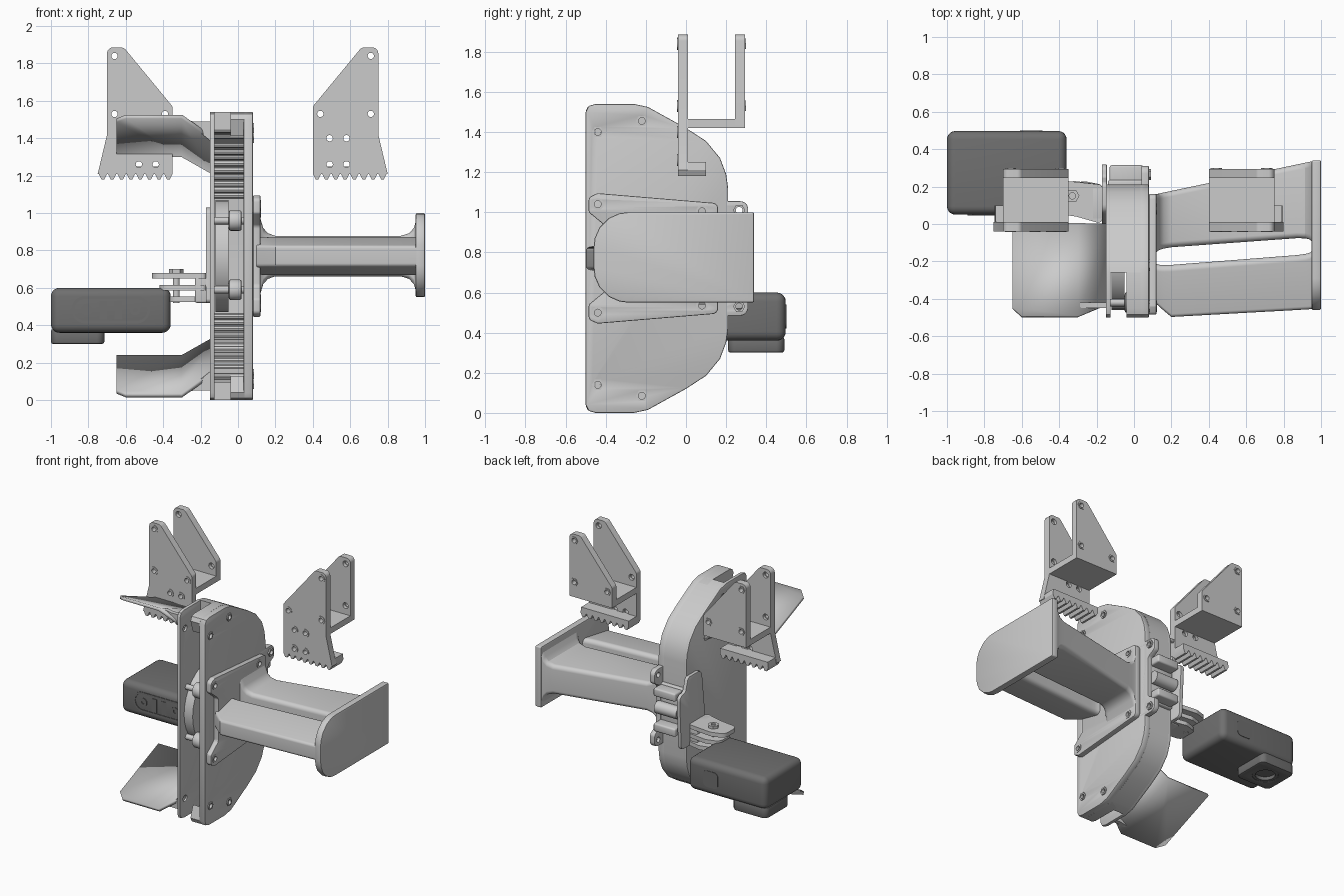
import bpy, bmesh, math
from mathutils import Matrix, Vector

if "Cube" in bpy.data.objects:
    bpy.data.objects.remove(bpy.data.objects["Cube"])

AXES = {'x': Matrix(((0, 0, 1), (1, 0, 0), (0, 1, 0))),
        'y': Matrix(((1, 0, 0), (0, 0, 1), (0, 1, 0))),
        'z': Matrix.Identity(3)}


def add(name, bm):
    bmesh.ops.remove_doubles(bm, verts=bm.verts, dist=1e-5)
    bmesh.ops.recalc_face_normals(bm, faces=bm.faces)
    me = bpy.data.meshes.new(name)
    bm.to_mesh(me)
    bm.free()
    ob = bpy.data.objects.new(name, me)
    bpy.context.collection.objects.link(ob)
    return ob


def rounded(pts, n=5):
    """Round the corners of (u, v, radius) points with small arcs."""
    out = []
    for i, p in enumerate(pts):
        c = Vector(p[:2])
        r = p[2] if len(p) > 2 else 0
        if not r:
            out.append(tuple(c))
            continue
        a = (Vector(pts[i - 1][:2]) - c).normalized()
        b = (Vector(pts[(i + 1) % len(pts)][:2]) - c).normalized()
        half = a.angle(b) / 2
        t = r / math.tan(half)
        mid = c + (a + b).normalized() * (r / math.sin(half))
        va, vb = c + a * t - mid, c + b * t - mid
        for k in range(n + 1):
            out.append(tuple(mid + va.lerp(vb, k / n).normalized() * r))
    return out


def rect(u0, u1, v0, v1, r=0):
    return [(u0, v0, r), (u1, v0, r), (u1, v1, r), (u0, v1, r)]


def circle(u, v, r, n=16):
    return [(u + r * math.cos(math.tau * k / n), v + r * math.sin(math.tau * k / n)) for k in range(n)]


def plate(name, pts, axis, a, b, holes=(), bevel=0.0):
    """Extrude an outline with holes from a to b along an axis."""
    cu = bpy.data.curves.new(name, 'CURVE')
    cu.dimensions, cu.fill_mode = '2D', 'BOTH'
    cu.extrude, cu.bevel_depth, cu.offset, cu.bevel_resolution = (b - a) / 2 - bevel, bevel, -bevel, 1
    for loop in [rounded(pts)] + list(holes):
        s = cu.splines.new('POLY')
        s.points.add(len(loop) - 1)
        for p, q in zip(s.points, loop):
            p.co = (q[0], q[1], 0, 1)
        s.use_cyclic_u = True
    tmp = bpy.data.objects.new(name, cu)
    bpy.context.collection.objects.link(tmp)
    dg = bpy.context.evaluated_depsgraph_get()
    me = bpy.data.meshes.new_from_object(tmp.evaluated_get(dg))
    bm = bmesh.new()
    bm.from_mesh(me)
    bpy.data.objects.remove(tmp)
    bpy.data.curves.remove(cu)
    bpy.data.meshes.remove(me)
    for v in bm.verts:
        v.co = AXES[axis] @ (v.co + Vector((0, 0, (a + b) / 2)))
    return add(name, bm)


def box(name, lo, hi, bevel=0.0, seg=3):
    bm = bmesh.new()
    bmesh.ops.create_cube(bm, size=1)
    for v in bm.verts:
        v.co = [(l + h) / 2 + c * (h - l) for l, h, c in zip(lo, hi, v.co)]
    if bevel:
        bmesh.ops.bevel(bm, geom=bm.edges[:], offset=bevel, segments=seg, profile=0.5, affect='EDGES')
    return add(name, bm)


def ring(name, axis, u, v, a, b, r=0.03, hole=0.017, n=16):
    return plate(name, circle(u, v, r, n), axis, a, b, [circle(u, v, hole)])


def loft(name, sections):
    """Skin a list of (x, yz outline) sections."""
    bm = bmesh.new()
    rows = [[bm.verts.new((x, *p)) for p in rounded(s)] for x, s in sections]
    for r, q in zip(rows, rows[1:]):
        for i in range(len(r)):
            bm.faces.new((r[i - 1], r[i], q[i], q[i - 1]))
    bm.faces.new(rows[0])
    bm.faces.new(rows[-1])
    return add(name, bm)


MID = 0.77
# Casing: two D-shaped side plates joined by a curved rim, open at the front
top = [(0.21, 1.12), (0.2, 1.19), (0.17, 1.27), (0.1, 1.355), (0.0, 1.42), (-0.19, 1.525),
       (-0.26, 1.54), (-0.45, 1.54), (-0.485, 1.53), (-0.5, 1.5)]
low = [(y, 2 * MID - z) for y, z in top]
outline = top + low[::-1]
bolts = [(-0.44, 1.4), (-0.22, 1.455), (-0.44, 0.14), (-0.22, 0.085)]
plate("casing_right_plate", outline, 'x', 0.03, 0.08, [circle(*p, 0.022) for p in bolts], 0.006)
plate("casing_left_plate", outline, 'x', -0.15, -0.125, [circle(*p, 0.022) for p in bolts], 0.004)
for y, z in bolts:
    ring("casing_nut", 'x', y, z, 0.05, 0.086, n=6)


def rim(name, path, x0, x1):
    inner = [(-0.25 + (y + 0.25) * 0.88, MID + (z - MID) * 0.88) for y, z in path]
    plate(name, path + inner[::-1], 'x', x0, x1)
    return inner


inner = rim("casing_rim", low[6::-1] + top[:7], -0.13, 0.035)
for part, side in (("upper", top), ("lower", low)):
    rim(part + "_front_rim", side[5:], -0.04, 0.035)
# Ribs inside the rim corners
for (y0, z0), (y1, z1) in zip(inner, inner[1:]):
    if abs(z1 - z0) < 0.3:
        for t in (0.25, 0.75):
            plate("rim_rib", circle(y0 + (y1 - y0) * t, z0 + (z1 - z0) * t, 0.016, 8), 'x', -0.125, 0.03)
# Inner drum and rollers
plate("drum", circle(-0.16, MID, 0.3, 32), 'x', -0.12, -0.05)
for z in (0.59, 0.96):
    plate("roller", circle(-0.42, z, 0.055, 20), 'x', -0.05, 0.02, [], 0.012)
    plate("roller_pin", circle(-0.42, z, 0.02), 'x', -0.13, 0.04)

# Handle flange with four screw lobes
half = [(0.16, 1.045, 0.03), (-0.44, 1.095, 0.02), (-0.485, 1.075, 0.025), (-0.485, 1.0, 0.02), (-0.4, 0.93, 0.03)]
flange = half + [(p[0], 2 * MID - p[1], p[2]) for p in half[::-1]]
screws = [(-0.44, 1.04), (0.08, 1.005), (-0.44, 0.5), (0.08, 0.535)]
plate("handle_flange", flange, 'x', 0.08, 0.12, [circle(*p, 0.018) for p in screws], 0.006)
for y, z in screws:
    ring("flange_screw", 'x', y, z, 0.1, 0.124)

# Handle: two lofted arms that flare into flange and end plate
flare = [(0.1, .23, .03), (0.12, .2, .02), (0.135, .15, .01), (0.16, .122, .004), (0.2, .108, 0),
         (0.87, .108, 0), (0.915, .122, .004), (0.94, .15, .012), (0.955, .2, .03), (0.965, .215, .04)]
rear, front = [], []
for x, h, w in flare:
    t = (x - 0.12) / 0.83
    y0, y1 = -0.13 + 0.06 * t, min(0.16 + 0.175 * t, 0.338)
    rear.append((x, rect(y0 - w, y1, MID - h, MID + h, 0.03)))
    f0 = -0.505 + 0.05 * t if x > 0.18 else -0.41 - (x - 0.1) * 0.9
    f1 = -0.225 + 0.065 * t + w * 0.6
    k = min(h, 0.108)
    front.append((x, [(max(f0, -0.497), MID - 0.055, 0.02), (f1, MID - k, 0.03),
                      (f1, MID + k, 0.03), (max(f0, -0.497), MID + 0.055, 0.02)]))
loft("rear_handle_arm", rear)
loft("front_handle_arm", front)
plate("handle_end_plate", [(-0.46, 0.55, 0.17), (0.34, 0.55, 0.01), (0.34, 1.0, 0.01), (-0.46, 1.0, 0.17)],
      'x', 0.95, 1.0, [], 0.008)

# Rear clamp: drilled strip, hinge pin and lobed plate
strip = [(0.12, 1.055, 0.02), (0.31, 1.055, 0.04), (0.31, 0.96, 0.03), (0.24, 0.92, 0.03)]
strip += [(p[0], 2 * MID - p[1], p[2]) for p in strip[::-1]]
eyes = [(0.265, 1.01), (0.265, 0.53)]
plate("clamp_strip", strip, 'x', 0.04, 0.08, [circle(*p, 0.018) for p in eyes], 0.004)
for y, z in eyes:
    ring("clamp_nut", 'x', y, z, 0.06, 0.09, n=6)
box("clamp_block", (-0.14, 0.18, 0.6), (0.05, 0.235, 0.94), 0.01)
plate("clamp_pin", circle(0.26, MID, 0.045, 24), 'x', -0.13, 0.05)
for z in (0.64, 0.9):
    box("clamp_lug", (-0.13, 0.2, z - 0.03), (0.05, 0.315, z + 0.03), 0.012)
plate("camera_mount_plate", [(0.0, 0.52, 0.02), (0.3, 0.52, 0.03), (0.32, 0.92, 0.04), (0.25, 0.93, 0.03),
                             (0.22, 1.03, 0.03), (0.06, 1.03, 0.05)], 'x', -0.172, -0.145, [], 0.004)

# Camera mount fingers stacked around a vertical bolt
box("mount_stem", (-0.23, 0.02, 0.52), (-0.16, 0.2, 0.68), 0.01)
for z, x in ((0.65, -0.46), (0.585, -0.42), (0.525, -0.37)):
    plate("mount_finger", [(-0.17, 0.0, 0.02), (-0.17, 0.21, 0.02), (x + 0.1, 0.23, 0.05), (x, 0.2, 0.05),
                           (x, 0.06, 0.05), (x + 0.15, 0.04, 0.05)], 'z', z, z + 0.03)
plate("mount_bolt", circle(-0.33, 0.15, 0.018), 'z', 0.52, 0.69)
ring("mount_nut", 'z', -0.33, 0.15, 0.68, 0.7, 0.038, n=6)

# Camera body, lens housing and front latch
cam = [box("camera_body", (-1, 0.05, 0.36), (-0.36, 0.497, 0.6), 0.045, 5),
       plate("lens_housing", rect(-1, -0.715, 0.21, 0.49, 0.04), 'z', 0.3, 0.38, [circle(-0.857, 0.35, 0.085, 32)], 0.012),
       ring("lens_ring", 'z', -0.857, 0.35, 0.305, 0.37, 0.088, 0.068, 32),
       plate("lens_glass", circle(-0.857, 0.35, 0.08, 32), 'z', 0.33, 0.37),
       plate("shutter_button", rect(-0.61, -0.49, 0.42, 0.54, 0.03), 'y', 0.49, 0.5),
       plate("latch_frame", rect(-0.89, -0.47, 0.41, 0.555, 0.07), 'y', 0.046, 0.06,
             [rounded(rect(-0.875, -0.485, 0.425, 0.54, 0.055))])]
for s in (-1, 1):
    cam.append(ring("latch_eye", 'y', -0.68 + s * 0.13, 0.483, 0.045, 0.06, 0.03, 0.012))
    cam.append(box("latch_tab", (-0.68 + s * 0.04 - 0.02, 0.046, 0.43), (-0.68 + s * 0.04 + 0.02, 0.06, 0.53)))
dark = bpy.data.materials.new("dark_grey")
dark.diffuse_color = (0.16, 0.16, 0.16, 1)
dark.use_nodes = True
dark.node_tree.nodes["Principled BSDF"].inputs["Base Color"].default_value = dark.diffuse_color
for ob in cam:
    ob.data.materials.append(dark)

# Sloped side flaps, mirrored above and below
for part, s in (("upper", 1), ("lower", -1)):
    bm = bmesh.new()
    vs = [bm.verts.new((x, y, MID + s * (z - MID))) for x, y, z in (
        (-0.65, 0, 1.31), (-0.65, -0.45, 1.495), (-0.6, -0.495, 1.515), (-0.3, -0.495, 1.515),
        (-0.3, 0, 1.31), (-0.14, 0, 1.22), (-0.14, -0.43, 1.4))]
    bm.faces.new(vs[:5])
    bm.faces.new((vs[3], vs[6], vs[5], vs[4]))
    ob = add(part + "_flap", bm)
    ob.modifiers.new("thickness", 'SOLIDIFY').thickness = 0.022
    ob.modifiers["thickness"].offset = 0
    web = [(-0.14, 1.38), (-0.14, 1.49), (-0.24, 1.49), (-0.29, 1.5)]
    plate(part + "_flap_web", [(x, MID + s * (z - MID)) for x, z in web], 'y', -0.45, -0.42)

# Two toothed U-brackets, mirrored about x = 0.025
teeth = []
for i in range(8):
    x = -0.745 + i * 0.05
    teeth += [(x, 1.21), (x + 0.015, 1.18), (x + 0.03, 1.18), (x + 0.045, 1.21)]
upper = [(-0.35, 1.57, 0.03), (-0.61, 1.885, 0.03), (-0.7, 1.885, 0.03), (-0.7, 1.42)]
eyes = [(-0.66, 1.84), (-0.66, 1.53), (-0.39, 1.53)]
low_eyes = [(x, z) for x in (-0.53, -0.44) for z in (1.26, 1.4)]
for part, m in (("left", lambda x: x), ("right", lambda x: 0.05 - x)):
    def flip(pts):
        return [(m(p[0]), *p[1:]) for p in pts]

    def drill(pts):
        return [circle(m(x), z, 0.022) for x, z in pts]
    plate(part + "_bracket_front", flip(teeth + [(-0.35, 1.21)] + upper + [(-0.75, 1.21)]), 'y', -0.04, 0.01,
          drill(eyes + low_eyes))
    plate(part + "_bracket_back", flip([(-0.35, 1.42)] + upper), 'y', 0.245, 0.295, drill(eyes))
    plate(part + "_bracket_lip", flip(teeth + [(-0.35, 1.25), (-0.74, 1.25)]), 'y', 0.0, 0.1)
    xs = sorted((m(-0.7), m(-0.35)))
    box(part + "_bracket_web", (xs[0], -0.03, 1.42), (xs[1], 0.29, 1.465))
    for x, z in eyes + low_eyes:
        ring(part + "_bracket_bushing", 'y', m(x), z, -0.044, -0.01)
    for x, z in eyes:
        ring(part + "_bracket_nut", 'y', m(x), z, 0.27, 0.3, n=6)

bpy.ops.object.select_all(action='SELECT')
bpy.context.view_layer.objects.active = bpy.context.selected_objects[0]
bpy.ops.object.shade_smooth_by_angle(angle=math.radians(30))
